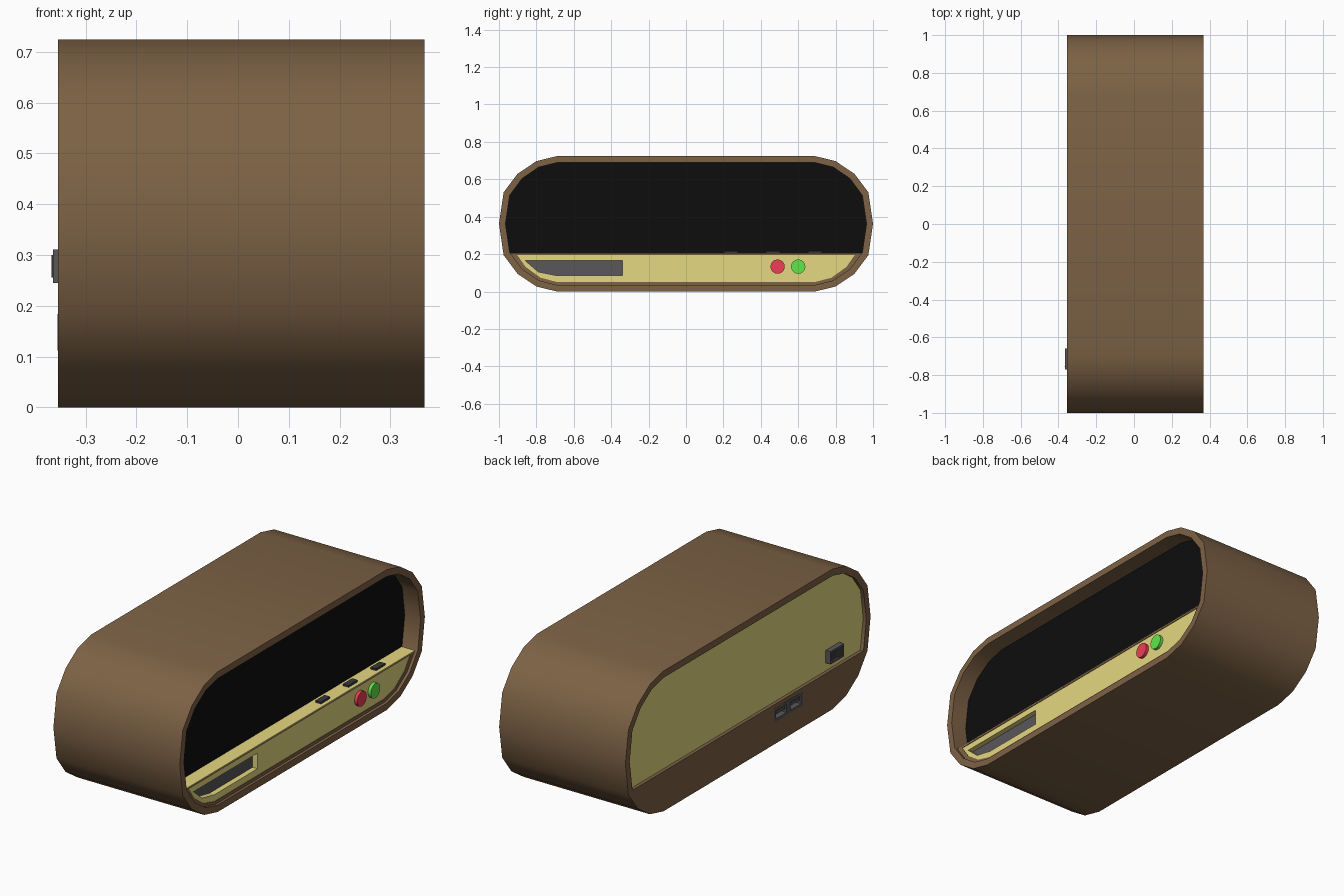
import bpy, bmesh, math

if "Cube" in bpy.data.objects:
    bpy.data.objects.remove(bpy.data.objects["Cube"])

def material(name, rgb):
    m = bpy.data.materials.new(name)
    m.diffuse_color = (*rgb, 1)
    m.use_nodes = True
    m.node_tree.nodes["Principled BSDF"].inputs["Base Color"].default_value = m.diffuse_color
    return m

BROWN = material("brown", (0.205, 0.122, 0.060))
CREAM = material("cream", (0.79, 0.69, 0.22))
BLACK = material("black", (0.004, 0.004, 0.004))
GREY = material("dark_grey", (0.10, 0.095, 0.10))
DARK = material("charcoal", (0.04, 0.04, 0.042))
RED = material("red", (0.84, 0.05, 0.093))
GREEN = material("green", (0.12, 0.79, 0.07))
FRONT, BACK, ZC = 0.367, -0.354, 0.362
SHELF = 0.205

def capsule(sy=1.0, sz=1.0):
    """Stadium outline in (y, z), counter-clockwise."""
    q = [(0.31, 0), (0.285, 0.168), (0.21, 0.268), (0.11, 0.335), (0, 0.362)]
    q = [(0.69 + a * sy, b * sz) for a, b in q]
    pts = q + [(-a, b) for a, b in q[::-1]]
    pts += [(-a, -b) for a, b in q[1:]] + [(a, -b) for a, b in q[:0:-1]]
    return [(a, ZC + b) for a, b in pts]

def clip(pts, level, below):
    """Keep the part of an outline below or above a level."""
    s = 1 if below else -1
    out = []
    for (a, b), (c, d) in zip(pts, pts[1:] + pts[:1]):
        if s * (level - b) >= 0:
            out.append((a, b))
        if (level - b) * (level - d) < 0:
            out.append((a + (c - a) * (level - b) / (d - b), level))
    return out

def finish(bm, name, mat):
    bmesh.ops.remove_doubles(bm, verts=bm.verts, dist=1e-5)
    bmesh.ops.recalc_face_normals(bm, faces=bm.faces)
    me = bpy.data.meshes.new(name)
    bm.to_mesh(me)
    bm.free()
    me.materials.append(mat)
    ob = bpy.data.objects.new(name, me)
    bpy.context.collection.objects.link(ob)
    return ob

def prism(name, pts, x0, x1, mat, hole=None):
    """Extrude a (y, z) outline along x, optionally as a ring around a hole."""
    bm = bmesh.new()
    loops = [[[bm.verts.new((x, *p)) for p in o] for x in (x0, x1)]
             for o in ([pts, hole] if hole else [pts])]
    n = len(pts)
    for a, b in loops:
        for i in range(n):
            j = (i + 1) % n
            bm.faces.new((a[i], a[j], b[j], b[i]))
    for k in (0, 1):
        if hole:
            o, h = loops[0][k], loops[1][k]
            for i in range(n):
                j = (i + 1) % n
                bm.faces.new((o[i], o[j], h[j], h[i]))
        else:
            bm.faces.new(loops[0][k])
    return finish(bm, name, mat)

def rect(y, z, w, h):
    return [(y - w/2, z - h/2), (y + w/2, z - h/2), (y + w/2, z + h/2), (y - w/2, z + h/2)]

def cut(ob, cutter):
    mod = ob.modifiers.new("cut", "BOOLEAN")
    mod.operation, mod.solver, mod.object = "DIFFERENCE", "EXACT", cutter
    bpy.context.view_layer.objects.active = ob
    bpy.ops.object.modifier_apply(modifier=mod.name)
    bpy.data.objects.remove(cutter)

# Casing shell, smooth around its outline
outer, inner, plate = capsule(), capsule(0.887, 0.903), capsule(0.80, 0.86)
shell = prism("casing_shell", outer, BACK, FRONT, BROWN, inner)
bpy.ops.object.select_all(action="DESELECT")
shell.select_set(True)
bpy.context.view_layer.objects.active = shell
bpy.ops.object.shade_smooth_by_angle(angle=math.radians(35))

# Screen and rear panel above the shelf
prism("screen", clip(inner, SHELF, False), 0.26, 0.277, BLACK)
prism("rear_panel", clip(inner, SHELF, False), -0.336, -0.315, CREAM)

# Lower body and the lip that frames the control panel
low = clip(inner, SHELF, True)
face = clip(plate, 0.196, True)
body = prism("lower_body", low, BACK, 0.30, BROWN)
prism("panel_lip", low, 0.30, 0.352, BROWN, face)
prism("shelf_top", rect(0, SHELF, 1.88, 0.004), 0.277, 0.352, CREAM)

# Control panel with a recessed speaker slot
panel = prism("control_panel", face, 0.30, 0.349, CREAM)
slot = [(-0.86, 0.165), (-0.79, 0.105), (-0.69, 0.085), (-0.34, 0.085), (-0.34, 0.165)]
cut(panel, prism("slot_cutter", slot, 0.318, 0.40, CREAM))
prism("speaker_grille", slot, 0.31, 0.321, GREY)

# Round buttons
def disc(y, z, r):
    return [(y + r * math.cos(i * math.pi / 16), z + r * math.sin(i * math.pi / 16)) for i in range(32)]

for name, y, mat in (("red_button", 0.49, RED), ("green_button", 0.60, GREEN)):
    prism(name, disc(y, 0.133, 0.038), 0.34, 0.365, mat)

# Small keys on the shelf
for i, y in enumerate((0.24, 0.465, 0.69)):
    prism(f"shelf_key_{i + 1}", rect(y, SHELF + 0.003, 0.075, 0.018), 0.300, 0.332, DARK)

# Rear sockets: recess, frame and tongue
for i, y in enumerate((-0.27, -0.388)):
    cut(body, prism("socket_cutter", rect(y, 0.148, 0.10, 0.052), BACK - 0.05, BACK + 0.05, BROWN))
    prism(f"socket_frame_{i + 1}", rect(y, 0.148, 0.118, 0.072), BACK - 0.001, BACK + 0.045, GREY,
          rect(y, 0.148, 0.088, 0.042))
    prism(f"socket_back_{i + 1}", rect(y, 0.148, 0.09, 0.044), BACK + 0.03, BACK + 0.045, BLACK)
    prism(f"socket_tongue_{i + 1}", rect(y, 0.154, 0.07, 0.014), BACK + 0.003, BACK + 0.04, GREY)

# Power switch: frame and rocker with a shallow V face
sy, sz = -0.715, 0.278
prism("switch_frame", rect(sy, sz, 0.11, 0.066), -0.364, -0.325, GREY, rect(sy, sz, 0.084, 0.046))
bm = bmesh.new()
side = [(-0.325, -0.042), (-0.367, -0.042), (-0.355, 0.0), (-0.360, 0.042), (-0.325, 0.042)]
a, b = [[bm.verts.new((x, sy + y, sz + h)) for x, y in side] for h in (-0.022, 0.022)]
bm.faces.new(a)
bm.faces.new(b)
for i in range(5):
    j = (i + 1) % 5
    bm.faces.new((a[i], a[j], b[j], b[i]))
finish(bm, "switch_rocker", DARK)
